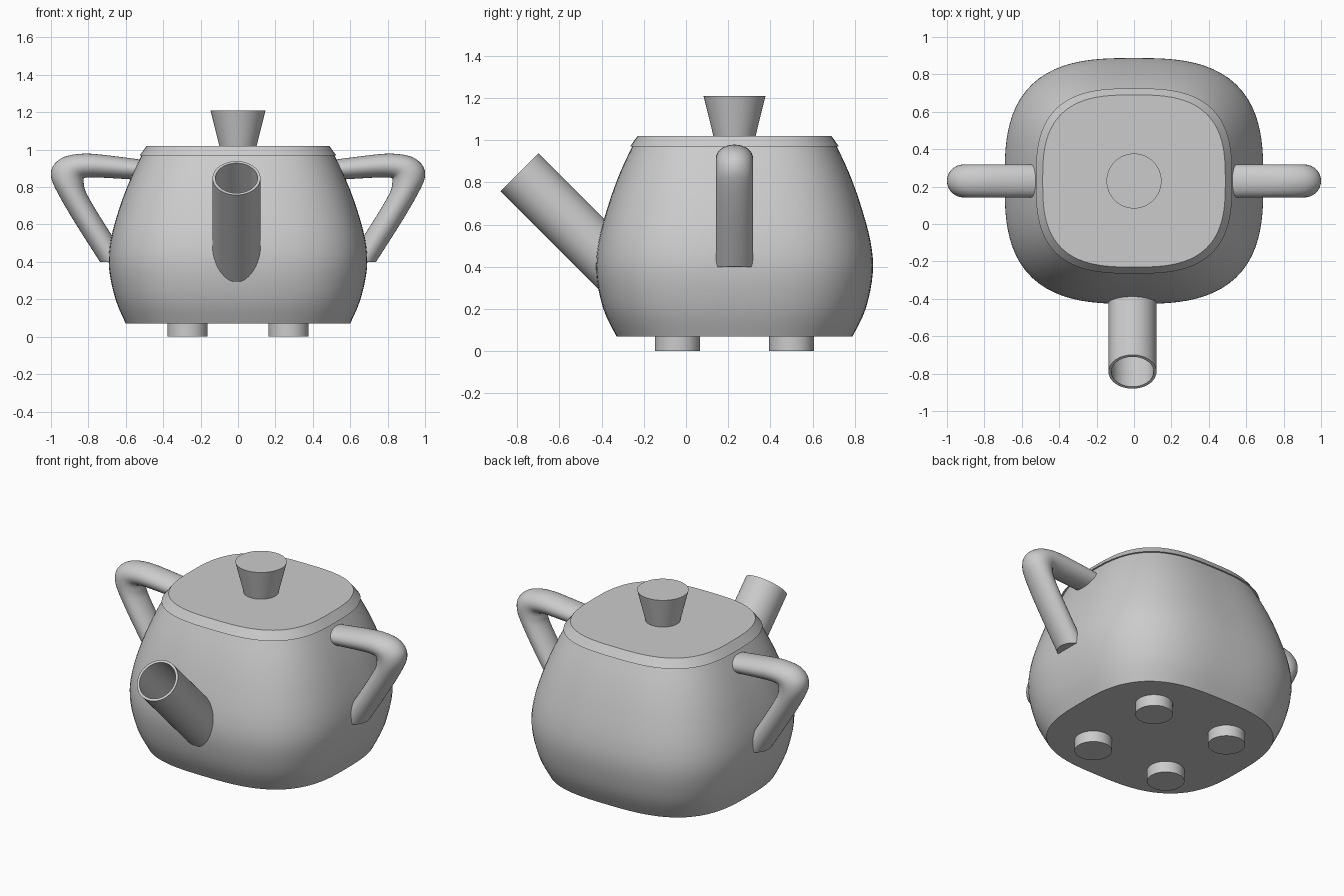
import bpy, bmesh, math
from mathutils import Vector

cube = bpy.data.objects.get("Cube")
if cube:
    bpy.data.objects.remove(cube, do_unlink=True)

grey = bpy.data.materials.new("plain_grey")
grey.use_nodes = True
grey.diffuse_color = (0.6, 0.6, 0.6, 1)
grey.node_tree.nodes["Principled BSDF"].inputs["Base Color"].default_value = (0.6, 0.6, 0.6, 1)

CY = 0.23  # body axis in y


def ring(centre, u, v, power=2.0, n=48):
    """Superellipse loop spanned by half-axes u and v."""
    pts = []
    for i in range(n):
        a = math.tau * i / n
        c, s = math.cos(a), math.sin(a)
        r = (abs(c) ** power + abs(s) ** power) ** (-1 / power)
        pts.append(Vector(centre) + Vector(u) * c * r + Vector(v) * s * r)
    return pts


def smooth_path(rows, steps=4):
    """Catmull-Rom interpolation through rows of numbers."""
    rows = [Vector(r) for r in rows]
    out = []
    for i in range(len(rows) - 1):
        p0, p1, p2 = rows[max(i - 1, 0)], rows[i], rows[i + 1]
        p3 = rows[min(i + 2, len(rows) - 1)]
        for k in range(steps):
            t = k / steps
            out.append(0.5 * (2 * p1 + (p2 - p0) * t + (2 * p0 - 5 * p1 + 4 * p2 - p3) * t * t
                              + (3 * p1 - p0 - 3 * p2 + p3) * t ** 3))
    return out + [rows[-1]]


def loft(name, rings, closed=False):
    """Skin rings into an object; closed joins last ring to first, else caps."""
    bm = bmesh.new()
    loops = [[bm.verts.new(p) for p in r] for r in rings]
    pairs = list(zip(loops, loops[1:]))
    if closed:
        pairs.append((loops[-1], loops[0]))
    else:
        bm.faces.new(loops[0])
        bm.faces.new(loops[-1])
    n = len(loops[0])
    for a, b in pairs:
        for i in range(n):
            j = (i + 1) % n
            bm.faces.new((a[i], a[j], b[j], b[i]))
    bmesh.ops.recalc_face_normals(bm, faces=bm.faces)
    mesh = bpy.data.meshes.new(name)
    bm.to_mesh(mesh)
    bm.free()
    mesh.materials.append(grey)
    obj = bpy.data.objects.new(name, mesh)
    bpy.context.scene.collection.objects.link(obj)
    bpy.ops.object.select_all(action='DESELECT')
    obj.select_set(True)
    bpy.context.view_layer.objects.active = obj
    bpy.ops.object.shade_smooth_by_angle(angle=math.radians(35))
    return obj


def level(x, y, z, rx, ry, power=2.0, n=48):
    return ring((x, y, z), (rx, 0, 0), (0, ry, 0), power, n)


# Body: squircle sections (z, half width, half depth)
profile = [(0.07, 0.6, 0.56), (0.2, 0.655, 0.622), (0.37, 0.69, 0.656), (0.52, 0.68, 0.645),
           (0.7, 0.63, 0.596), (0.85, 0.572, 0.541), (0.97, 0.515, 0.485)]
loft("body", [level(0, CY, z, a, b, 2.9, 96) for z, a, b in smooth_path(profile)])

# Lid and knob
loft("lid", [level(0, CY, 0.97, 0.525, 0.495, 2.9, 96), level(0, CY, 1.02, 0.488, 0.46, 2.9, 96)])
loft("knob", [level(0, CY, 1.02, 0.1, 0.1), level(0, CY, 1.21, 0.147, 0.147)])

# Feet
for side, sx in (("right", -1), ("left", 1)):
    for end, sy in (("front", -1), ("back", 1)):
        x, y = 0.27 * sx, CY + 0.27 * sy
        loft(f"{end}_{side}_foot", [level(x, y, 0, 0.107, 0.107), level(x, y, 0.075, 0.107, 0.107)])

# Spout: hollow tube tilted 45 degrees
tip, base = Vector((-0.008, -0.79, 0.848)), Vector((-0.008, -0.2, 0.258))
across = Vector((0, 1, 1)).normalized()
loft("spout", [ring(p, (r, 0, 0), across * r)
               for p, r in ((base, 0.128), (tip, 0.128), (tip, 0.113), (base, 0.113))], closed=True)

# Handles: elliptical sections, each (outer x, outer z, inner x, inner z)
section = [(0.47, 0.94, 0.47, 0.835), (0.684, 0.968, 0.684, 0.848), (0.818, 0.979, 0.78, 0.852),
           (0.925, 0.963, 0.822, 0.848), (0.984, 0.92, 0.826, 0.838), (1.0, 0.866, 0.824, 0.818),
           (0.979, 0.797, 0.812, 0.77), (0.888, 0.636, 0.738, 0.642), (0.738, 0.4, 0.58, 0.395)]
for side, s in (("right", -1), ("left", 1)):
    rings = []
    for ox, oz, ix, iz in smooth_path(section, 3):
        rings.append(ring((s * (ox + ix) / 2, CY, (oz + iz) / 2),
                          (s * (ox - ix) / 2, 0, (oz - iz) / 2), (0, 0.088, 0), 2.0, 32))
    loft(f"{side}_handle", rings)
